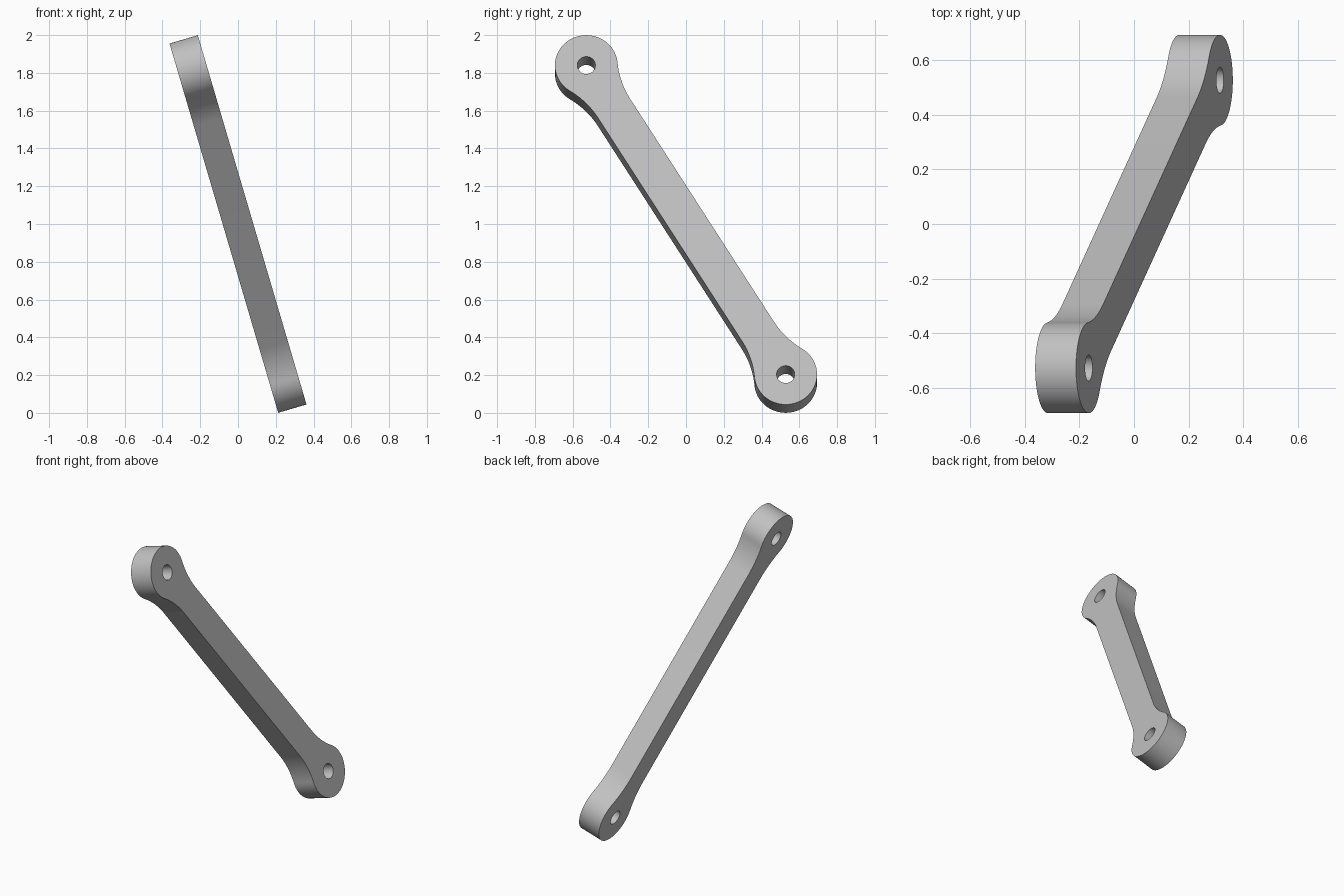
import bpy, bmesh
from math import sin, cos, pi, radians, sqrt, atan2
from mathutils import Matrix, Vector

cube = bpy.data.objects.get("Cube")
if cube:
    bpy.data.objects.remove(cube)

HALF = 1.003        # centre of the bar to each eye
EYE_R = 0.166
HOLE_R = 0.048
BAR_R = 0.1         # half width of the bar
FILLET_R = 0.46
THICK = 0.156
LEAN = radians(16.4)    # lean of the plate towards -x
SLANT = radians(31.75)  # slant of the bar within the plate


def arc(cx, cy, r, a, b, n):
    return [Vector((cx + r * cos(a + (b - a) * i / n),
                    cy + r * sin(a + (b - a) * i / n), 0)) for i in range(n + 1)]


def add_loop(bm, points):
    verts = [bm.verts.new(p) for p in points]
    return [bm.edges.new((v, verts[i - 1])) for i, v in enumerate(verts)]


# Outline of the upper end: concave fillet, round eye, concave fillet
reach = sqrt((EYE_R + FILLET_R) ** 2 - (BAR_R + FILLET_R) ** 2)
fy, fx = HALF - reach, BAR_R + FILLET_R
turn = atan2(reach, fx)
end = arc(fx, fy, FILLET_R, pi, pi - turn, 14)
end += arc(0, HALF, EYE_R, -turn, pi + turn, 56)[1:]
end += arc(-fx, fy, FILLET_R, turn, 0, 14)[1:]
outline = end + [-p for p in end]

# Flat profile with two pin holes, extruded to the plate thickness
bm = bmesh.new()
edges = add_loop(bm, outline)
for side in (1, -1):
    edges += add_loop(bm, arc(0, side * HALF, HOLE_R, 0, 2 * pi, 40)[:-1])
bmesh.ops.triangle_fill(bm, edges=edges, use_beauty=True, normal=(0, 0, 1))
ext = bmesh.ops.extrude_face_region(bm, geom=bm.faces[:])
moved = [g for g in ext["geom"] if isinstance(g, bmesh.types.BMVert)]
bmesh.ops.translate(bm, verts=moved, vec=(0, 0, THICK))
bmesh.ops.translate(bm, verts=bm.verts, vec=(0, 0, -THICK / 2))
bmesh.ops.dissolve_limit(bm, angle_limit=radians(0.5), verts=bm.verts, edges=bm.edges)
bmesh.ops.recalc_face_normals(bm, faces=bm.faces)

# Stand the plate up facing +x, slant the bar and lean it over
stand = Matrix(((0, 0, 1), (1, 0, 0), (0, 1, 0))).to_4x4()
bm.transform(Matrix.Translation((0, 0, 1)) @ Matrix.Rotation(-LEAN, 4, 'Y')
             @ Matrix.Rotation(SLANT, 4, 'X') @ stand)

mesh = bpy.data.meshes.new("link_bar")
bm.to_mesh(mesh)
bm.free()
link = bpy.data.objects.new("link_bar", mesh)
bpy.context.collection.objects.link(link)

# Plain grey metal
grey = bpy.data.materials.new("light_grey")
grey.use_nodes = True
colour = (0.53, 0.53, 0.53, 1)
grey.diffuse_color = colour
grey.node_tree.nodes["Principled BSDF"].inputs["Base Color"].default_value = colour
mesh.materials.append(grey)

bpy.ops.object.select_all(action='DESELECT')
link.select_set(True)
bpy.context.view_layer.objects.active = link
bpy.ops.object.shade_smooth_by_angle(angle=radians(30))
